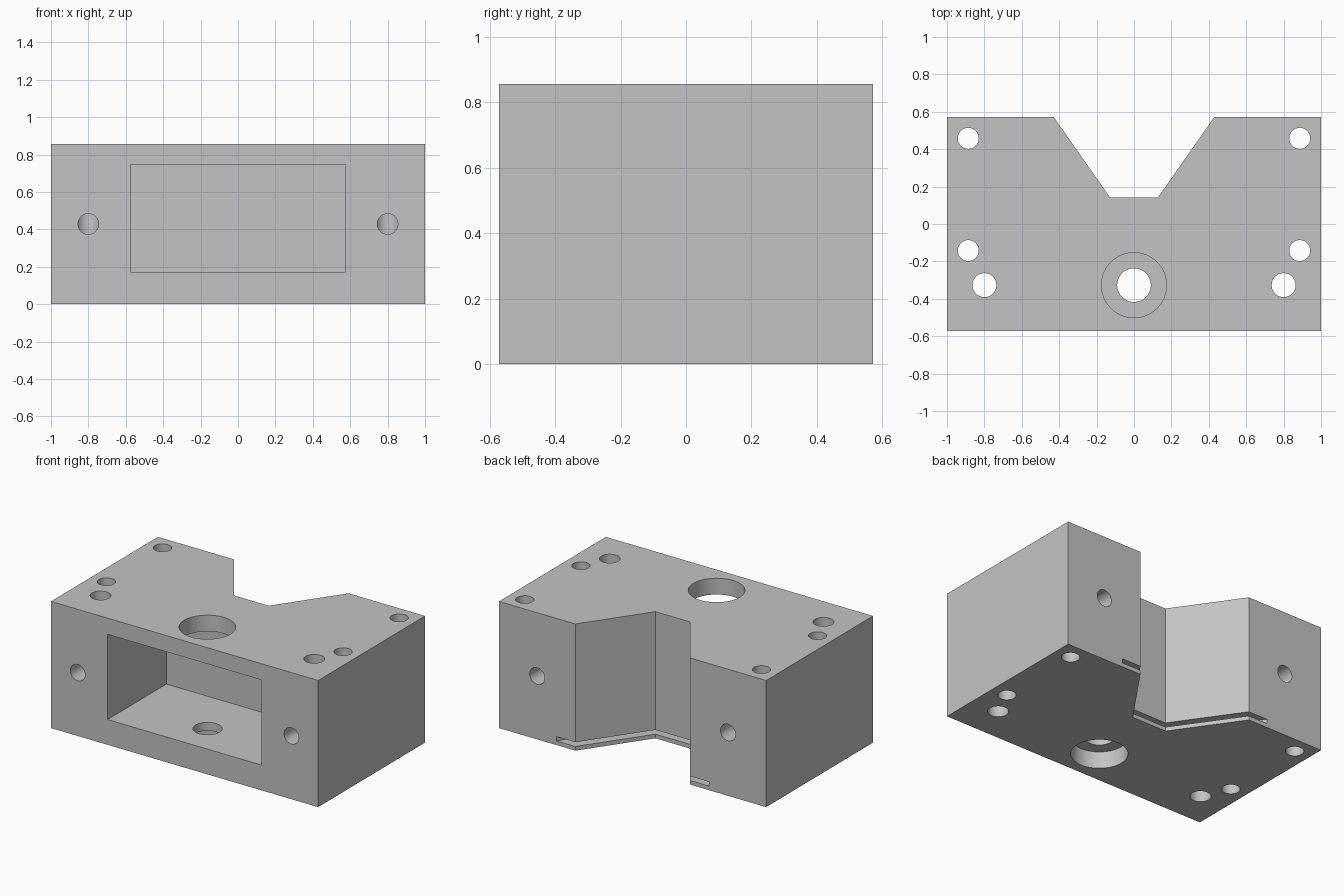
import bpy, bmesh, math
from mathutils import Matrix, Vector

cube = bpy.data.objects.get("Cube")
if cube:
    bpy.data.objects.remove(cube, do_unlink=True)

W, D, H = 1.0, 0.5714, 0.857   # half width, half depth, height

grey = bpy.data.materials.new("machined_grey")
grey.use_nodes = True
colour = (0.55, 0.55, 0.55, 1)
grey.diffuse_color = colour
grey.node_tree.nodes["Principled BSDF"].inputs["Base Color"].default_value = colour


def make_object(name, bm):
    bmesh.ops.recalc_face_normals(bm, faces=bm.faces)
    mesh = bpy.data.meshes.new(name)
    bm.to_mesh(mesh)
    bm.free()
    mesh.materials.append(grey)
    obj = bpy.data.objects.new(name, mesh)
    bpy.context.collection.objects.link(obj)
    return obj


def prism(name, outline, z0, z1):
    bm = bmesh.new()
    face = bm.faces.new([bm.verts.new((x, y, z0)) for x, y in outline])
    ext = bmesh.ops.extrude_face_region(bm, geom=[face])
    verts = [v for v in ext["geom"] if isinstance(v, bmesh.types.BMVert)]
    bmesh.ops.translate(bm, verts=verts, vec=(0, 0, z1 - z0))
    return make_object(name, bm)


def drill(name, start, end, radius):
    a, b = Vector(start), Vector(end)
    turn = (b - a).to_track_quat('Z', 'Y').to_matrix().to_4x4()
    bm = bmesh.new()
    bmesh.ops.create_cone(bm, cap_ends=True, segments=48, radius1=radius,
                          radius2=radius, depth=(b - a).length,
                          matrix=Matrix.Translation((a + b) / 2) @ turn)
    return make_object(name, bm)


def rectangle(x, y0, y1):
    return [(-x, y0), (x, y0), (x, y1), (-x, y1)]


def trapezoid(inner_x, inner_y, slope=0.7):
    # Mirrored notch outline that runs out past the back face
    back = D + 0.1
    outer_x = inner_x + (back - inner_y) * slope
    return [(-inner_x, inner_y), (inner_x, inner_y), (outer_x, back), (-outer_x, back)]


# Main block
block = prism("block_body", rectangle(W, -D, D), 0, H)

# Back notch, thin undercut slot around it, and front pocket
cutters = [
    prism("notch_cutter", trapezoid(0.129, 0.143), -0.1, H + 0.1),
    prism("slot_cutter", trapezoid(0.19, 0.027), 0.028, 0.057),
    prism("pocket_cutter", rectangle(0.576, -D - 0.1, 0.057), 0.171, 0.747),
]

# Central bores: wide above and below the pocket, narrow through its floor
bore_y = -0.327
cutters += [
    drill("top_bore_cutter", (0, bore_y, 0.6), (0, bore_y, H + 0.1), 0.174),
    drill("bottom_bore_cutter", (0, bore_y, -0.1), (0, bore_y, 0.114), 0.174),
    drill("floor_hole_cutter", (0, bore_y, 0.05), (0, bore_y, 0.3), 0.09),
]

# Mirrored vertical through holes and horizontal blind holes
for s in (-1, 1):
    for x, y, r in ((0.886, 0.458, 0.056), (0.886, -0.142, 0.056), (0.8, bore_y, 0.064)):
        cutters.append(drill("through_hole_cutter", (s * x, y, -0.1), (s * x, y, H + 0.1), r))
    z = H / 2
    cutters.append(drill("front_hole_cutter", (s * 0.8, -D - 0.1, z), (s * 0.8, bore_y, z), 0.055))
    cutters.append(drill("back_hole_cutter", (s * 0.714, D + 0.1, z), (s * 0.714, 0.143, z), 0.056))

# Cut everything out of the block
bpy.ops.object.select_all(action='DESELECT')
bpy.context.view_layer.objects.active = block
block.select_set(True)
for cutter in cutters:
    cutter.hide_render = True
    mod = block.modifiers.new("cut", 'BOOLEAN')
    mod.operation = 'DIFFERENCE'
    mod.solver = 'EXACT'
    mod.object = cutter
    bpy.ops.object.modifier_apply(modifier=mod.name)
    bpy.data.objects.remove(cutter, do_unlink=True)

bpy.ops.object.shade_smooth_by_angle(angle=math.radians(30))
